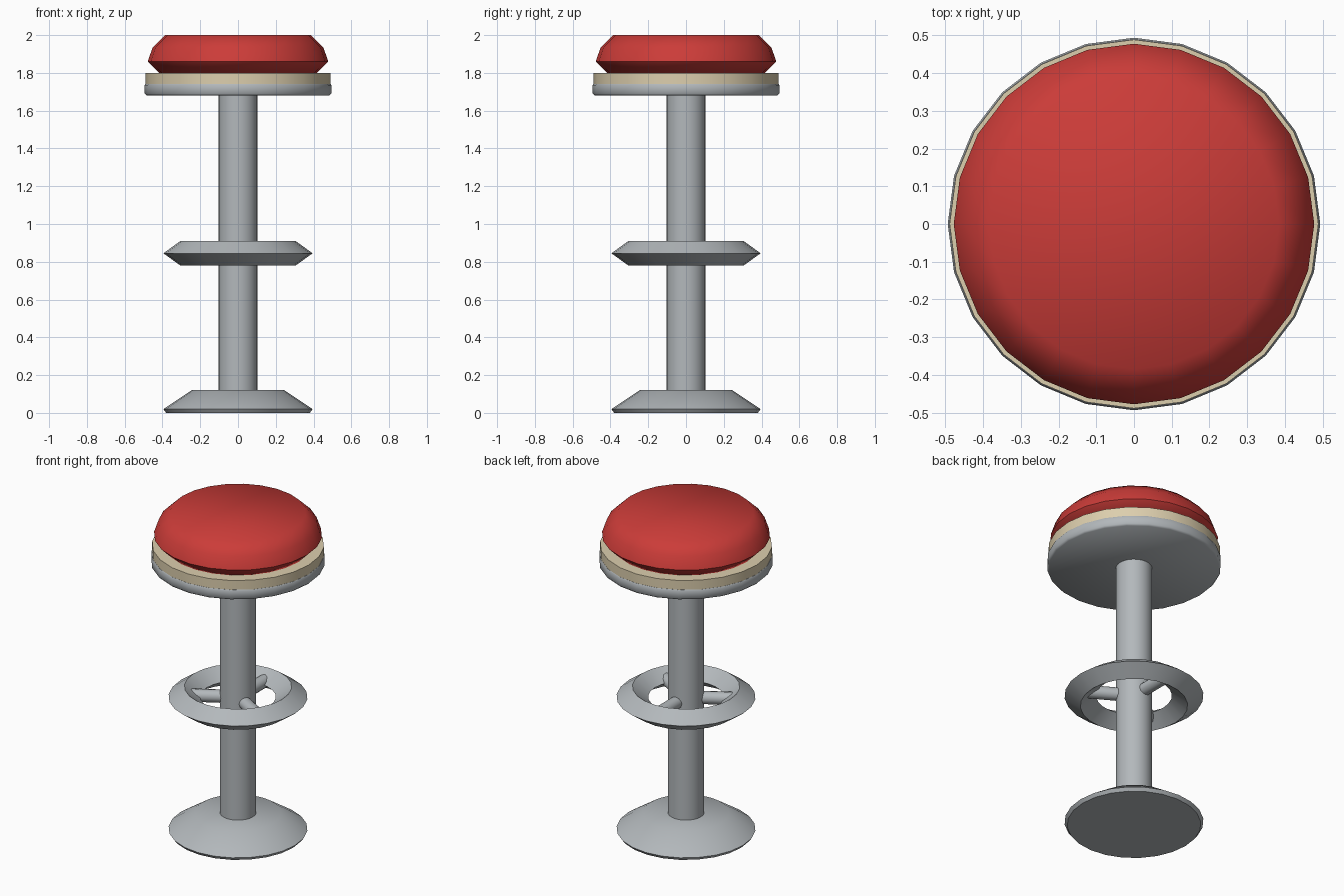
import bpy
import bmesh
import math
from mathutils import Matrix, Vector

SIDES = 24

cube = bpy.data.objects.get("Cube")
if cube:
    bpy.data.objects.remove(cube, do_unlink=True)


def material(name, rgb):
    mat = bpy.data.materials.new(name)
    mat.use_nodes = True
    mat.diffuse_color = (*rgb, 1)
    mat.node_tree.nodes["Principled BSDF"].inputs["Base Color"].default_value = (*rgb, 1)
    return mat


red = material("red vinyl", (0.6, 0.045, 0.04))
cream = material("cream trim", (0.72, 0.62, 0.42))
steel = material("grey steel", (0.45, 0.48, 0.5))


def finish(bm, name, mat, angle):
    bmesh.ops.recalc_face_normals(bm, faces=bm.faces)
    mesh = bpy.data.meshes.new(name)
    bm.to_mesh(mesh)
    bm.free()
    mesh.materials.append(mat)
    obj = bpy.data.objects.new(name, mesh)
    bpy.context.collection.objects.link(obj)
    bpy.ops.object.select_all(action="DESELECT")
    obj.select_set(True)
    bpy.context.view_layer.objects.active = obj
    bpy.ops.object.shade_smooth_by_angle(angle=math.radians(angle))
    return obj


def lathe(name, profile, mat, angle=40, closed=False):
    """Revolve (radius, height) points; open profiles get end caps."""
    bm = bmesh.new()
    rings = []
    for r, z in profile:
        rings.append([bm.verts.new((r * math.cos(a), r * math.sin(a), z))
                      for a in (math.tau * i / SIDES for i in range(SIDES))])
    pairs = list(zip(rings, rings[1:]))
    if closed:
        pairs.append((rings[-1], rings[0]))
    else:
        bm.faces.new(rings[0])
        bm.faces.new(rings[-1])
    for low, high in pairs:
        for i in range(SIDES):
            j = (i + 1) % SIDES
            bm.faces.new((low[i], low[j], high[j], high[i]))
    return finish(bm, name, mat, angle)


# Pedestal
lathe("base", [(0.38, 0), (0.395, 0.02), (0.245, 0.12)], steel)
lathe("column", [(0.103, 0.1), (0.103, 1.7)], steel)

# Foot ring with a diamond cross-section
lathe("foot_ring", [(0.395, 0.845), (0.305, 0.91), (0.215, 0.845), (0.305, 0.78)],
      steel, closed=True)

# Three spokes from the column to the foot ring
for n, deg in enumerate((90, 210, 330)):
    bm = bmesh.new()
    direction = Vector((math.cos(math.radians(deg)), math.sin(math.radians(deg)), 0))
    place = (Matrix.Translation(direction * 0.17 + Vector((0, 0, 0.845)))
             @ direction.to_track_quat("Z", "Y").to_matrix().to_4x4())
    bmesh.ops.create_cone(bm, cap_ends=True, segments=12, radius1=0.038,
                          radius2=0.038, depth=0.26, matrix=place)
    finish(bm, f"spoke_{n + 1}", steel, 40)

# Seat: metal pan, trim band and padded cushion
lathe("seat_pan", [(0.484, 1.68), (0.494, 1.69), (0.494, 1.735), (0.49, 1.742)], steel, 60)
lathe("trim_band", [(0.489, 1.74), (0.489, 1.8)], cream)
lathe("cushion", [(0.418, 1.8), (0.478, 1.86), (0.452, 1.935), (0.385, 2.0)], red, 50)
